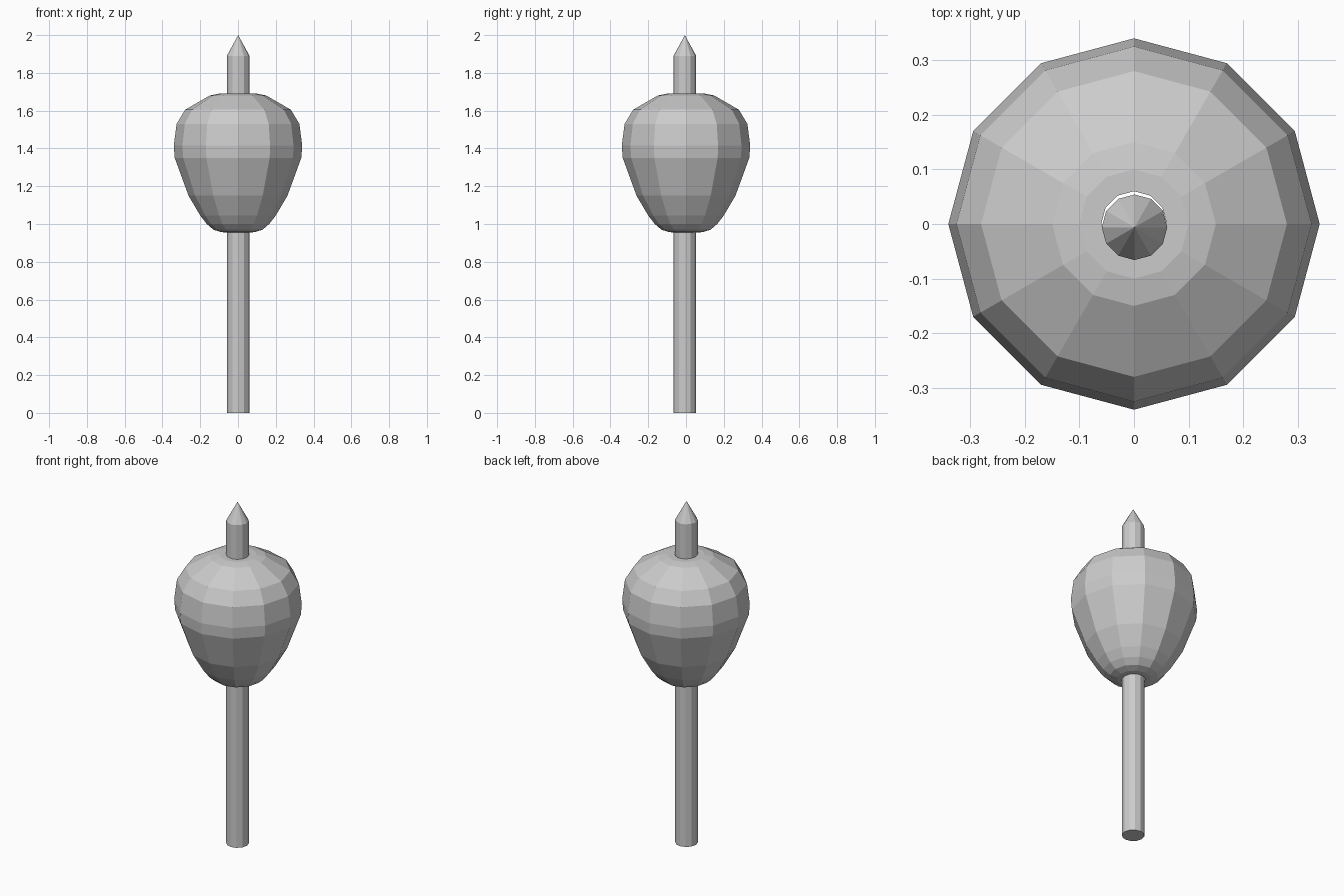
import bpy, bmesh
from math import sin, cos, pi

if "Cube" in bpy.data.objects:
    bpy.data.objects.remove(bpy.data.objects["Cube"])

SIDES = 12


def lathe(name, profile, centre=(0, 0), cap_bottom=False):
    """Revolve (radius, z) points, listed bottom to top; radius 0 makes a tip."""
    bm = bmesh.new()
    cx, cy = centre
    rings = []
    for r, z in profile:
        n = SIDES if r else 1
        rings.append([bm.verts.new((cx + r * cos(2 * pi * i / SIDES),
                                    cy + r * sin(2 * pi * i / SIDES), z)) for i in range(n)])
    for lo, hi in zip(rings, rings[1:]):
        for i in range(SIDES):
            j = (i + 1) % SIDES
            if len(hi) == 1:
                bm.faces.new((lo[i], lo[j], hi[0]))
            else:
                bm.faces.new((lo[i], lo[j], hi[j], hi[i]))
    if cap_bottom:
        bm.faces.new(rings[0][::-1])
    mesh = bpy.data.meshes.new(name)
    bm.to_mesh(mesh)
    bm.free()
    obj = bpy.data.objects.new(name, mesh)
    bpy.context.collection.objects.link(obj)
    return obj


# Pointed stick, very slightly off centre in the bulb's hole
lathe("stick", [(0.06, 0), (0.06, 1.89), (0, 2)], centre=(0.001, -0.006), cap_bottom=True)

# Hollow bulb, open around the stick at both ends
lathe("bulb", [(0.06, 0.955), (0.09, 0.957), (0.13, 0.97), (0.165, 1.0), (0.20, 1.045),
               (0.262, 1.15), (0.335, 1.35), (0.34, 1.415), (0.325, 1.53),
               (0.28, 1.605), (0.15, 1.68), (0.10, 1.69), (0.06, 1.69)])
